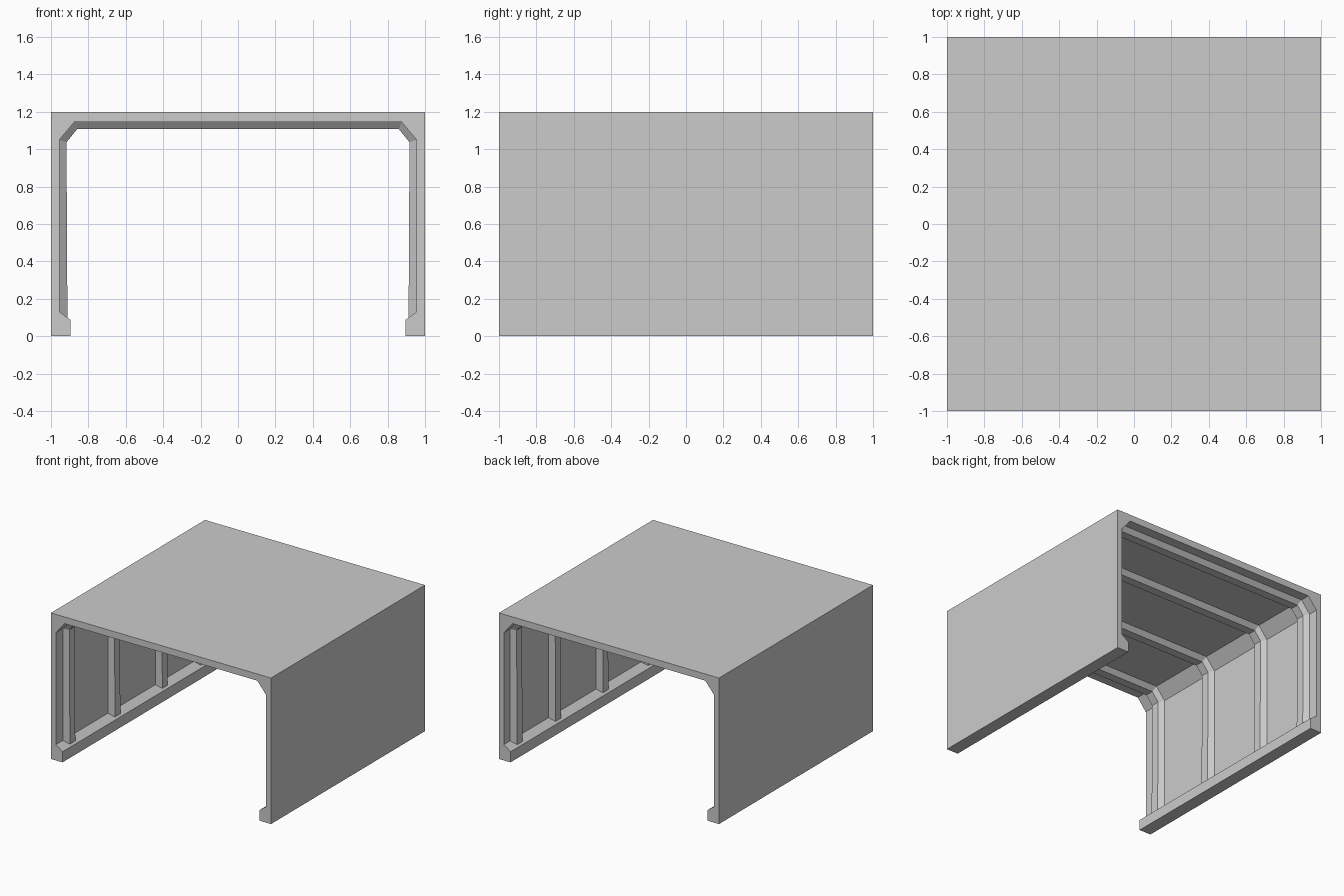
import bpy, bmesh

if "Cube" in bpy.data.objects:
    bpy.data.objects.remove(bpy.data.objects["Cube"])

def mirrored(half):
    """Right-hand half profile (bottom to top) continued down the left side."""
    return half + [(-x, z) for x, z in reversed(half)]

def finish(bm, name):
    bmesh.ops.recalc_face_normals(bm, faces=bm.faces)
    me = bpy.data.meshes.new(name)
    bm.to_mesh(me)
    bm.free()
    ob = bpy.data.objects.new(name, me)
    bpy.context.collection.objects.link(ob)
    return ob

# Tunnel shell: flat outside, chamfered inside corners, floor ledges
inner = mirrored([(0.895, 0), (0.895, 0.087), (0.955, 0.13), (0.955, 1.05), (0.875, 1.145)])
outer = mirrored([(1, 0), (1, 1.2)])
bm = bmesh.new()
def ring(y):
    return ([bm.verts.new((x, y, z)) for x, z in inner],
            [bm.verts.new((x, y, z)) for x, z in outer])
(fi, fo), (bi, bo) = ring(-1), ring(1)
for i, o in ((fi, fo), (bi, bo)):
    # end frame split into right leg, roof, left leg
    bm.faces.new([o[0], o[1]] + i[4::-1])
    bm.faces.new([o[1], o[2], i[5], i[4]])
    bm.faces.new([o[2], o[3]] + i[:4:-1])
for a, b in ((fi, bi), (fo, bo)):
    for k in range(len(a) - 1):
        bm.faces.new([a[k], a[k + 1], b[k + 1], b[k]])
for k in (0, -1):
    bm.faces.new([fi[k], fo[k], bo[k], bi[k]])
finish(bm, "tunnel_shell")

# Inner ribs: trapezoid section swept along walls and ceiling
rib_base = mirrored([(0.955, 0.13), (0.955, 1.05), (0.875, 1.145)])
rib_face = mirrored([(0.912, 0.099), (0.917, 1.037), (0.86, 1.107)])
for n, y in enumerate((-0.845, -0.26, 0.355, 0.855)):
    bm = bmesh.new()
    rows = [[bm.verts.new((x, y + d, z)) for x, z in prof]
            for prof, d in ((rib_base, -0.065), (rib_face, -0.035),
                            (rib_face, 0.035), (rib_base, 0.065))]
    for a, b in zip(rows, rows[1:] + rows[:1]):
        for k in range(len(a) - 1):
            bm.faces.new([a[k], a[k + 1], b[k + 1], b[k]])
    for k in (0, -1):
        bm.faces.new([r[k] for r in rows])
    finish(bm, f"rib_{n + 1}")
